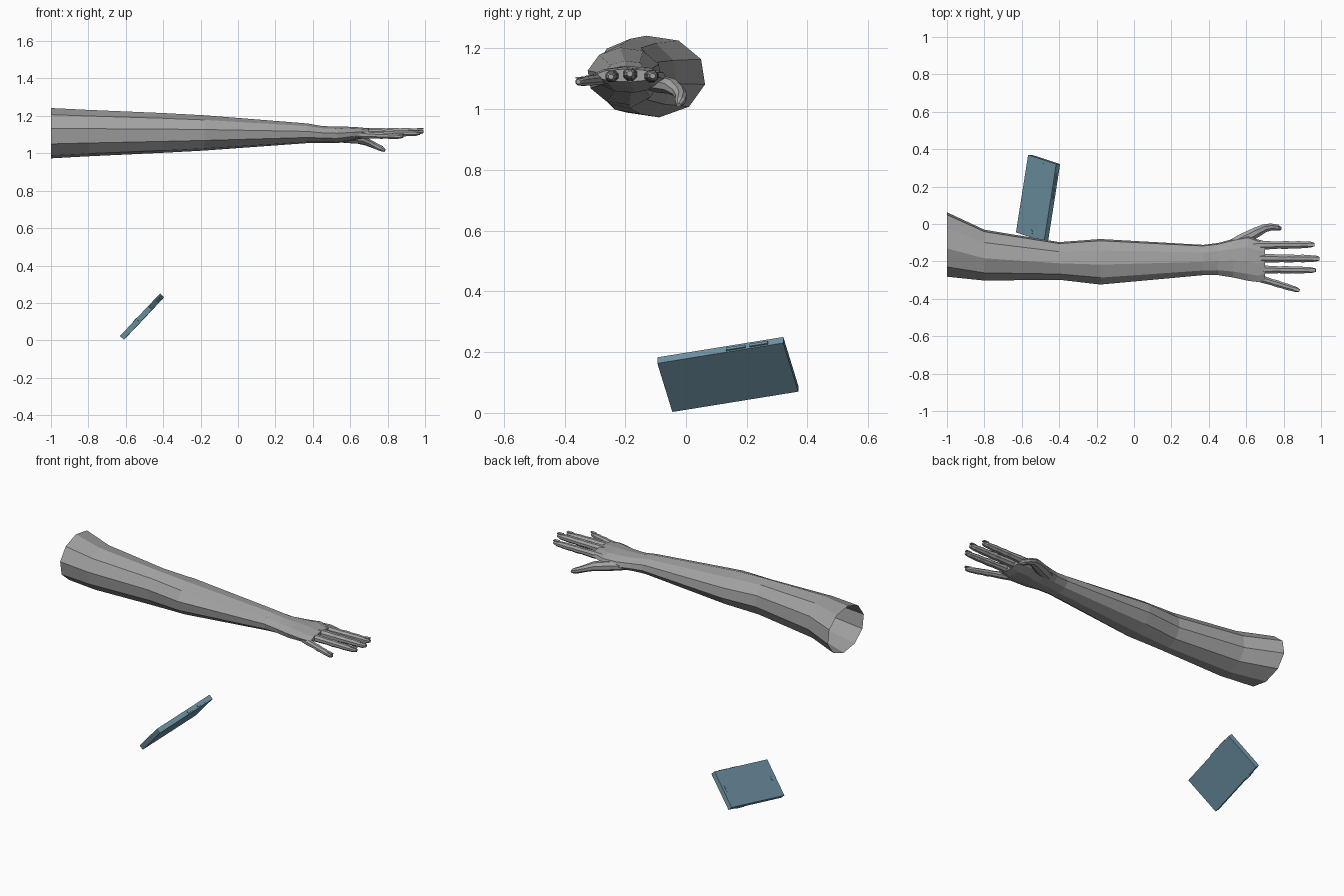
import bpy, bmesh, math
from mathutils import Vector, Matrix

if "Cube" in bpy.data.objects:
    bpy.data.objects.remove(bpy.data.objects["Cube"])


def material(name, rgb):
    m = bpy.data.materials.new(name)
    m.diffuse_color = (*rgb, 1)
    m.use_nodes = True
    m.node_tree.nodes["Principled BSDF"].inputs["Base Color"].default_value = m.diffuse_color
    return m


SKIN = material("matte_grey", (0.36, 0.36, 0.36))
BLUE = material("steel_blue", (0.16, 0.30, 0.38))


def finish(bm, name, mat):
    me = bpy.data.meshes.new(name)
    bm.to_mesh(me)
    bm.free()
    me.materials.append(mat)
    ob = bpy.data.objects.new(name, me)
    bpy.context.collection.objects.link(ob)
    return ob


def skin_rings(name, rings, mat, cap_start, cap_end):
    """Join a row of equal point rings into a tube."""
    bm = bmesh.new()
    vs = [[bm.verts.new(p) for p in r] for r in rings]
    n = len(vs[0])
    for a, b in zip(vs, vs[1:]):
        for i in range(n):
            j = (i + 1) % n
            bm.faces.new((a[i], a[j], b[j], b[i]))
    if cap_start:
        bm.faces.new(vs[0][::-1])
    if cap_end:
        bm.faces.new(vs[-1])
    return finish(bm, name, mat)


def digit(name, path, sides=8):
    """Finger tube along points (x, y, z, half width, half height)."""
    pts = [Vector(p[:3]) for p in path]
    rings = []
    for k, p in enumerate(path):
        d = (pts[min(k + 1, len(pts) - 1)] - pts[max(k - 1, 0)]).normalized()
        side = Vector((0, 0, 1)).cross(d).normalized()
        up = d.cross(side)
        rings.append([pts[k] + side * p[3] * math.cos(t) + up * p[4] * math.sin(t)
                      for t in (math.tau * (i + 0.5) / sides for i in range(sides))])
    return skin_rings(name, rings, SKIN, True, True)


# Arm and palm: x, y min, y max, z min, z max
sections = [
    (-1.00, -0.285, 0.066, 0.972, 1.243),
    (-0.80, -0.305, -0.028, 0.983, 1.233),
    (-0.40, -0.300, -0.095, 1.002, 1.216),
    (-0.18, -0.326, -0.078, 1.014, 1.204),
    (0.37, -0.275, -0.110, 1.054, 1.160),
    (0.45, -0.275, -0.100, 1.056, 1.146),
    (0.53, -0.288, -0.078, 1.054, 1.143),
    (0.61, -0.306, -0.062, 1.068, 1.142),
    (0.66, -0.312, -0.080, 1.078, 1.138),
    (0.70, -0.300, -0.090, 1.090, 1.132),
]
rings = []
for x, y0, y1, z0, z1 in sections:
    rings.append([Vector((x, (y0 + y1) / 2 + (y1 - y0) / 2 * math.cos(t),
                          (z0 + z1) / 2 + (z1 - z0) / 2 * math.sin(t)))
                  for t in (math.radians(25 + 36 * i) for i in range(10))])
skin_rings("arm_and_palm", rings, SKIN, False, True)

# Fingers: base point, tip point, radius
fingers = {
    "index_finger": ((0.62, -0.115, 1.108), (0.965, -0.110, 1.110), 0.023),
    "middle_finger": ((0.63, -0.183, 1.114), (0.992, -0.185, 1.117), 0.024),
    "ring_finger": ((0.62, -0.243, 1.110), (0.972, -0.247, 1.107), 0.022),
    "little_finger": ((0.62, -0.275, 1.100), (0.882, -0.355, 1.090), 0.020),
}
# Fraction along the finger and thickness there, with knuckle swellings
shape = [(0, 1.0), (0.25, 1.05), (0.45, 0.9), (0.55, 1.0), (0.65, 0.87),
         (0.76, 0.92), (0.84, 0.82), (0.94, 0.75), (1.0, 0.42)]
for name, (a, b, r) in fingers.items():
    a, b = Vector(a), Vector(b)
    digit(name, [(*a.lerp(b, f), r * s, r * s * 0.92) for f, s in shape])
    # Fingernail
    bm = bmesh.new()
    d = (b - a).normalized()
    rot = Matrix.Rotation(math.atan2(d.y, d.x), 4, 'Z')
    pos = a.lerp(b, 0.95) + Vector((0, 0, r * 0.68))
    bmesh.ops.create_cube(bm, size=1, matrix=Matrix.Translation(pos) @ rot
                          @ Matrix.Diagonal((0.034, r * 0.8, 0.005, 1)))
    finish(bm, name + "_nail", SKIN)

# Thumb
digit("thumb", [
    (0.50, -0.125, 1.090, 0.030, 0.026), (0.58, -0.085, 1.083, 0.036, 0.030),
    (0.65, -0.047, 1.075, 0.030, 0.026), (0.695, -0.024, 1.058, 0.024, 0.020),
    (0.73, -0.016, 1.042, 0.020, 0.018), (0.765, -0.019, 1.026, 0.018, 0.016),
    (0.785, -0.025, 1.014, 0.009, 0.008)])

# Phone frame: u along the length, v across the width, w out of the screen
u = Vector((0.065, 0.415, 0.067)).normalized()
v = Vector((0.150, -0.050, 0.160))
v = (v - u * v.dot(u)).normalized()
w = v.cross(u) if v.cross(u).z > 0 else u.cross(v)
L, W, T = 0.425, 0.225, 0.029
centre = Vector((-0.610, -0.045, 0.003)) + u * L / 2 + v * W / 2 + w * T / 2
frame = Matrix((u, v, w)).transposed().to_4x4()
frame.translation = centre


def phone_box(name, pos, size):
    bm = bmesh.new()
    bmesh.ops.create_cube(bm, size=1, matrix=frame @ Matrix.Translation(pos)
                          @ Matrix.Diagonal((*size, 1)))
    bmesh.ops.recalc_face_normals(bm, faces=bm.faces)
    return finish(bm, name, BLUE)


phone_box("phone_body", (0, 0, 0), (L, W, T))
# Side buttons, earpiece slot and charging port
phone_box("volume_up_button", (0.052, W / 2, -0.003), (0.065, 0.010, 0.011))
phone_box("volume_down_button", (0.130, W / 2, -0.003), (0.062, 0.010, 0.011))
phone_box("power_button", (0.130, -W / 2, -0.003), (0.065, 0.010, 0.011))
phone_box("earpiece", (L / 2 - 0.022, 0, T / 2), (0.006, 0.035, 0.003))
phone_box("charging_port", (-L / 2, 0, 0), (0.003, 0.035, 0.010))

# Round home button
bm = bmesh.new()
bmesh.ops.create_cone(bm, cap_ends=True, segments=16, radius1=0.015, radius2=0.015, depth=0.004,
                      matrix=frame @ Matrix.Translation((-L / 2 + 0.026, 0, T / 2)))
bmesh.ops.recalc_face_normals(bm, faces=bm.faces)
finish(bm, "home_button", BLUE)
